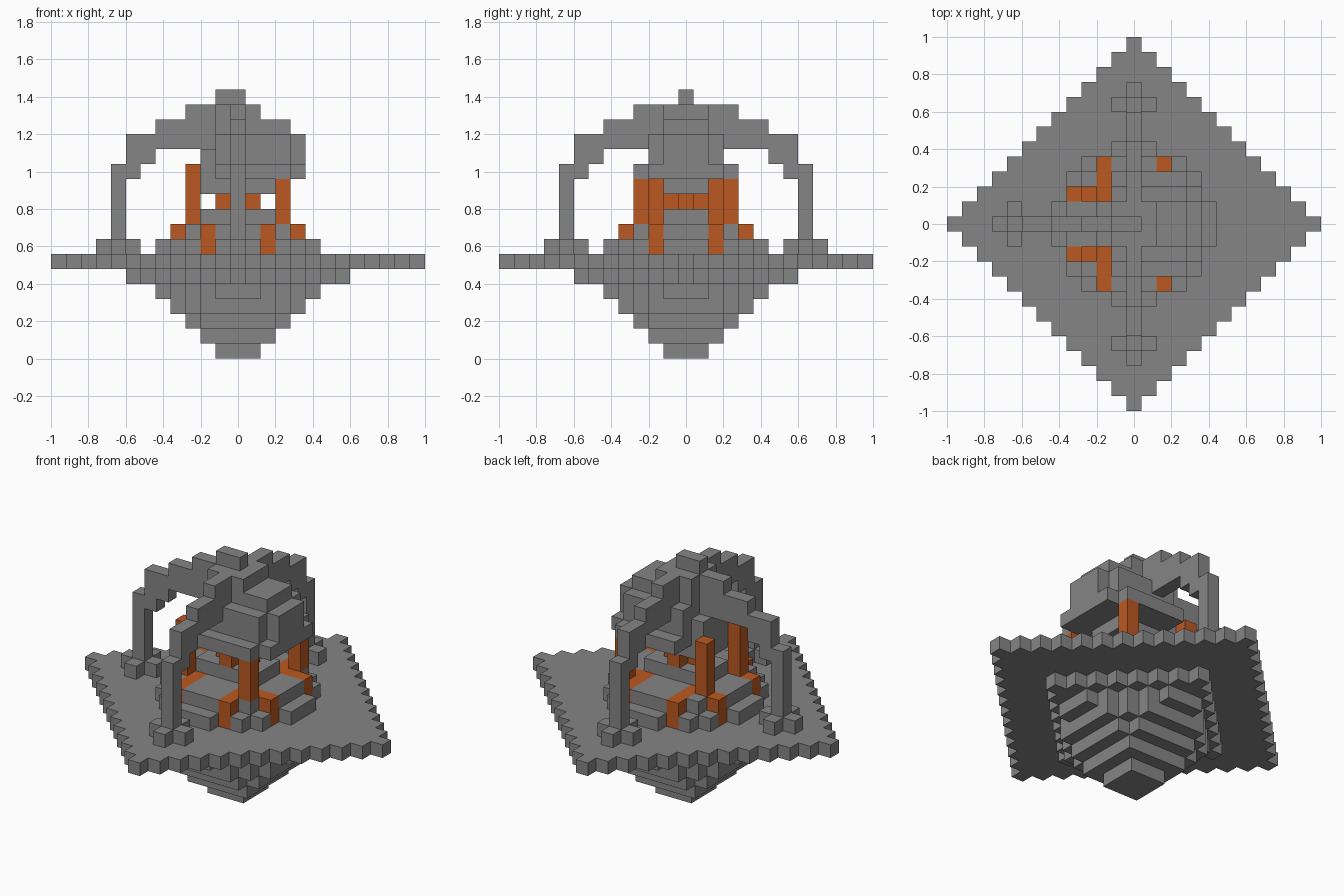
import bpy
import bmesh
from mathutils import Vector

cube = bpy.data.objects.get("Cube")
if cube:
    bpy.data.objects.remove(cube)

S = 0.08  # edge of one block


def make_material(name, color):
    mat = bpy.data.materials.new(name)
    mat.use_nodes = True
    mat.diffuse_color = color
    mat.node_tree.nodes["Principled BSDF"].inputs["Base Color"].default_value = color
    return mat


stone = make_material("grey stone", (0.24, 0.235, 0.238, 1))
copper = make_material("burnt orange", (0.50, 0.098, 0.0145, 1))

owner = {}      # block cell -> part name
part_mat = {}   # part name -> material


def put(part, mat, cells):
    part_mat[part] = mat
    for c in cells:
        owner[c] = part


def layer(k, test, r=12):
    span = range(-r, r + 1)
    return [(i, j, k) for i in span for j in span if test(i, j)]


def box(i0, i1, j0, j1, k0, k1):
    return [(i, j, k) for i in range(i0, i1 + 1)
            for j in range(j0, j1 + 1) for k in range(k0, k1 + 1)]


# Stepped underside and diamond slab
for k, (half, reach) in enumerate([(1, 2), (2, 4), (3, 5), (4, 6), (5, 6), (7, 7)]):
    put("underside", stone, layer(
        k, lambda i, j: max(abs(i), abs(j)) <= half and abs(i) + abs(j) <= reach))
put("diamond_slab", stone, layer(6, lambda i, j: abs(i) + abs(j) <= 12))

# Round stepped platform and pedestal
put("platform", stone, layer(7, lambda i, j: i * i + j * j <= 26))
put("platform", stone, layer(8, lambda i, j: i * i + j * j <= 18))
put("pedestal", stone, box(-2, 2, -1, 1, 9, 9))

# Orange corner brackets, posts and centre cross
for sx in (-1, 1):
    for sy in (-1, 1):
        arms = [(2, 2), (3, 2), (4, 2), (2, 3), (2, 4)]
        put("corner_brackets", copper,
            [(sx * i, sy * j, k) for i, j in arms for k in (7, 8)])
for sy in (-1, 1):
    put("tall_posts", copper, [(-3, 2 * sy, k) for k in range(9, 13)])
    put("short_posts", copper, [(3, 3 * sy, k) for k in range(9, 12)])
put("centre_cross", copper, layer(10, lambda i, j: abs(i) + abs(j) <= 1))

# Half dome canopy on one side
put("canopy", stone, box(-2, 2, -1, 1, 11, 11))
put("canopy", stone, box(-2, -2, -1, 1, 12, 13))
put("canopy", stone, box(-1, 3, -3, 3, 12, 12) + box(4, 4, -2, 2, 12, 12))
put("canopy", stone, box(-1, 3, -2, 2, 13, 14) + box(4, 4, -1, 1, 13, 14))
put("canopy", stone, box(-1, 3, -1, 1, 15, 15) + box(-1, 1, -1, 1, 16, 16))

# Three arches: block range of each column, from the foot to the crown
arch = {8: (7, 12), 7: (12, 14), 6: (13, 14), 5: (14, 15), 4: (14, 15),
        3: (14, 16), 2: (14, 16), 1: (15, 16), 0: (15, 17)}
for name, dx, dy in (("side_arch", -1, 0), ("front_arch", 0, -1), ("back_arch", 0, 1)):
    put(name, stone, [(dx * d, dy * d, k) for d, (lo, hi) in arch.items()
                      for k in range(lo, hi + 1)])
    # Cross shaped foot
    put(name, stone, [(dx * 8 + a, dy * 8 + b, 7)
                      for a, b in ((1, 0), (-1, 0), (0, 1), (0, -1))])
put("side_arch", stone, [(-1, 0, 17)])


# Turn each part into a mesh of its exposed block faces
AXES = [Vector(v) for v in ((1, 0, 0), (0, 1, 0), (0, 0, 1))]


def build(part):
    bm = bmesh.new()
    for cell, who in owner.items():
        if who != part:
            continue
        mid = Vector((cell[0], cell[1], cell[2] + 0.5))
        for a in range(3):
            for sign in (1, -1):
                n = AXES[a] * sign
                if tuple(int(c + d) for c, d in zip(cell, n)) in owner:
                    continue
                u = AXES[(a + 1) % 3]
                v = n.cross(u)
                bm.faces.new([bm.verts.new((mid + (n + u * p + v * q) / 2) * S)
                              for p, q in ((-1, -1), (1, -1), (1, 1), (-1, 1))])
    bmesh.ops.remove_doubles(bm, verts=bm.verts, dist=0.001)
    bmesh.ops.dissolve_limit(bm, angle_limit=0.01, verts=bm.verts, edges=bm.edges)
    mesh = bpy.data.meshes.new(part)
    bm.to_mesh(mesh)
    bm.free()
    mesh.materials.append(part_mat[part])
    bpy.context.collection.objects.link(bpy.data.objects.new(part, mesh))


for part in part_mat:
    build(part)
